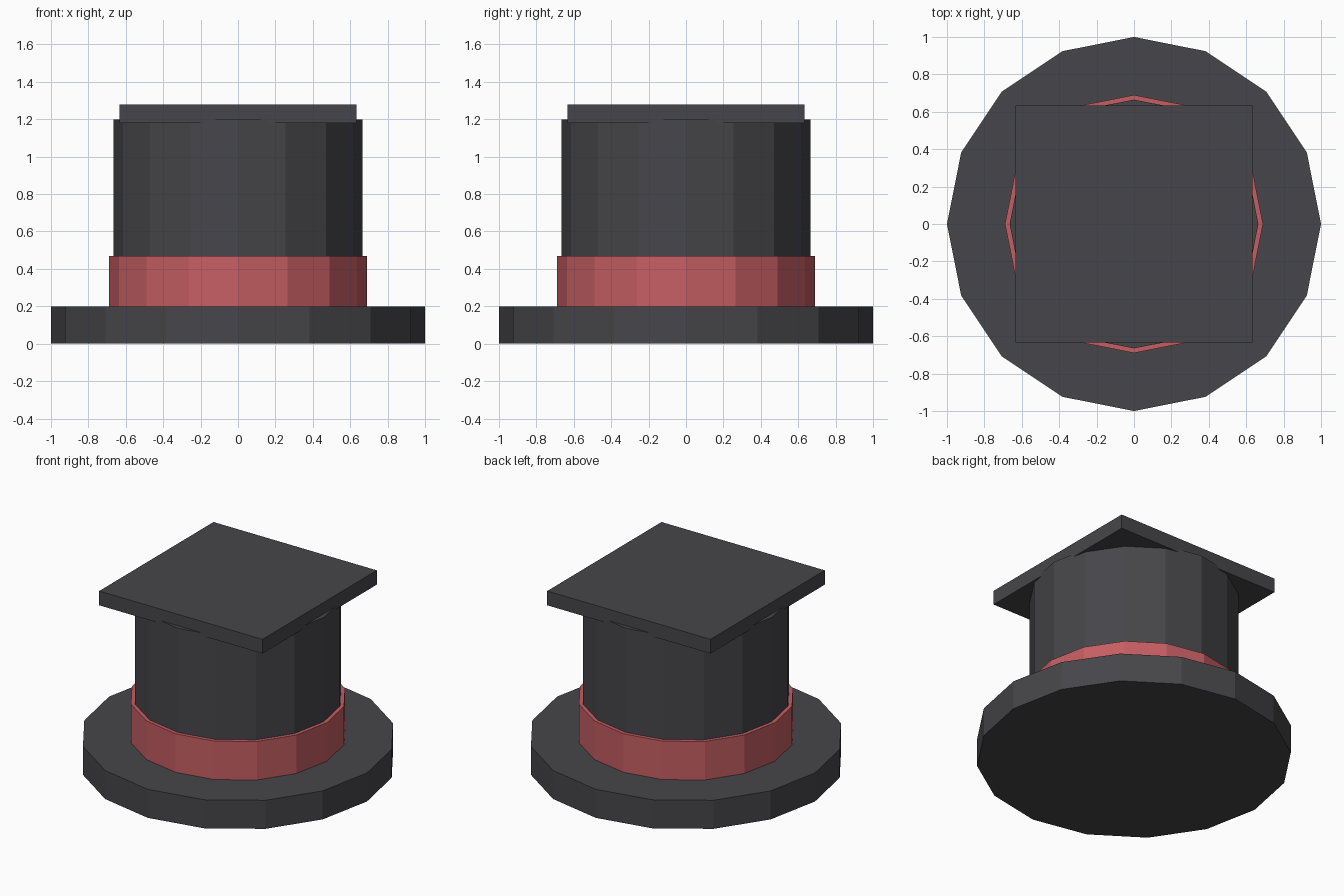
import bpy
from math import pi

cube = bpy.data.objects.get("Cube")
if cube:
    bpy.data.objects.remove(cube, do_unlink=True)


def make_material(name, rgb):
    mat = bpy.data.materials.new(name)
    mat.use_nodes = True
    color = (*rgb, 1.0)
    mat.diffuse_color = color
    mat.node_tree.nodes["Principled BSDF"].inputs["Base Color"].default_value = color
    return mat


charcoal = make_material("charcoal felt", (0.062, 0.060, 0.067))
red = make_material("red ribbon", (0.56, 0.112, 0.125))


def prism(name, radius, bottom, top, mat, sides=16, turn=0.0):
    """Upright flat-sided prism between two heights."""
    bpy.ops.mesh.primitive_cylinder_add(
        vertices=sides, radius=radius, depth=top - bottom,
        location=(0, 0, (bottom + top) / 2), rotation=(0, 0, turn))
    obj = bpy.context.object
    obj.name = name
    obj.data.materials.append(mat)
    return obj


# Wide brim, tall crown and the ribbon around its foot
prism("brim", 1.0, 0.0, 0.2, charcoal)
prism("crown", 0.665, 0.2, 1.2, charcoal)
prism("hat_band", 0.69, 0.2, 0.47, red)

# Square board capping the crown, slightly sunk into it
prism("top_board", 0.633 * 2 ** 0.5, 1.18, 1.28, charcoal, sides=4, turn=pi / 4)
